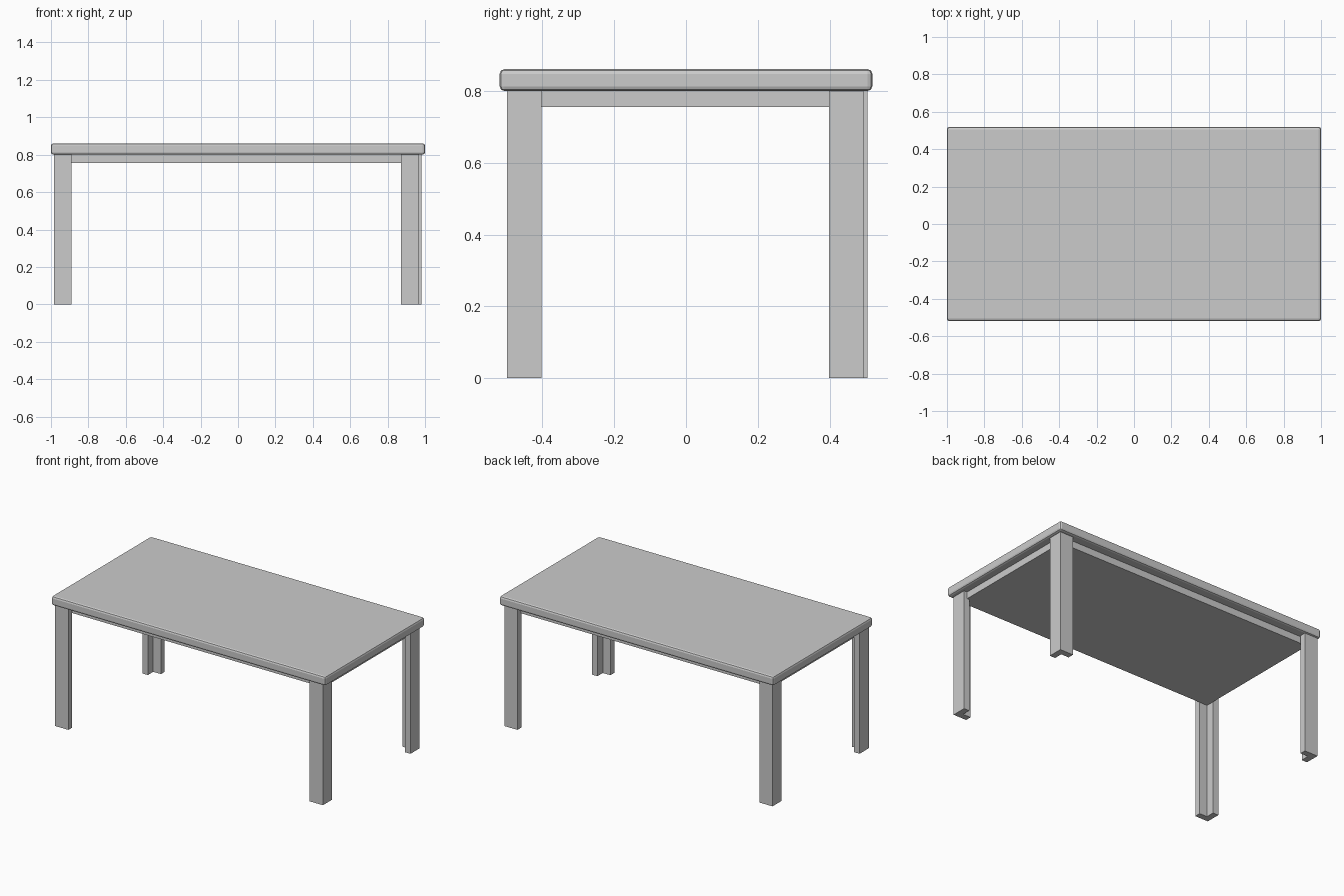
import bpy, bmesh

if "Cube" in bpy.data.objects:
    bpy.data.objects.remove(bpy.data.objects["Cube"])


def prism(name, pts, z0, z1):
    """Extrude a flat outline from z0 up to z1."""
    bm = bmesh.new()
    face = bm.faces.new([bm.verts.new((x, y, z0)) for x, y in pts])
    res = bmesh.ops.extrude_face_region(bm, geom=[face])
    top = [v for v in res["geom"] if isinstance(v, bmesh.types.BMVert)]
    bmesh.ops.translate(bm, verts=top, vec=(0, 0, z1 - z0))
    bmesh.ops.recalc_face_normals(bm, faces=bm.faces)
    mesh = bpy.data.meshes.new(name)
    bm.to_mesh(mesh)
    bm.free()
    obj = bpy.data.objects.new(name, mesh)
    bpy.context.collection.objects.link(obj)
    return obj


def rect(x, y):
    return [(-x, -y), (x, -y), (x, y), (-x, y)]


# Table top with softened edges
top = prism("table_top", rect(1.0, 0.519), 0.80, 0.861)
bevel = top.modifiers.new("edge_round", "BEVEL")
bevel.width = 0.013
bevel.segments = 2

# Solid under-slab that sits inside the angled legs
prism("under_slab", rect(0.945, 0.457), 0.755, 0.80)

# L-section legs, opening towards the centre: outer corner x, y
W, T = 0.096, 0.04
legs = {
    "front_left_leg": (-0.985, -0.498),
    "front_right_leg": (0.968, -0.498),
    "back_left_leg": (-0.985, 0.506),
    "back_right_leg": (0.980, 0.494),
}
for name, (cx, cy) in legs.items():
    sx = -1 if cx > 0 else 1
    sy = -1 if cy > 0 else 1
    outline = [(0, 0), (W, 0), (W, T), (T, T), (T, W), (0, W)]
    prism(name, [(cx + sx * u, cy + sy * v) for u, v in outline], 0.0, 0.80)
